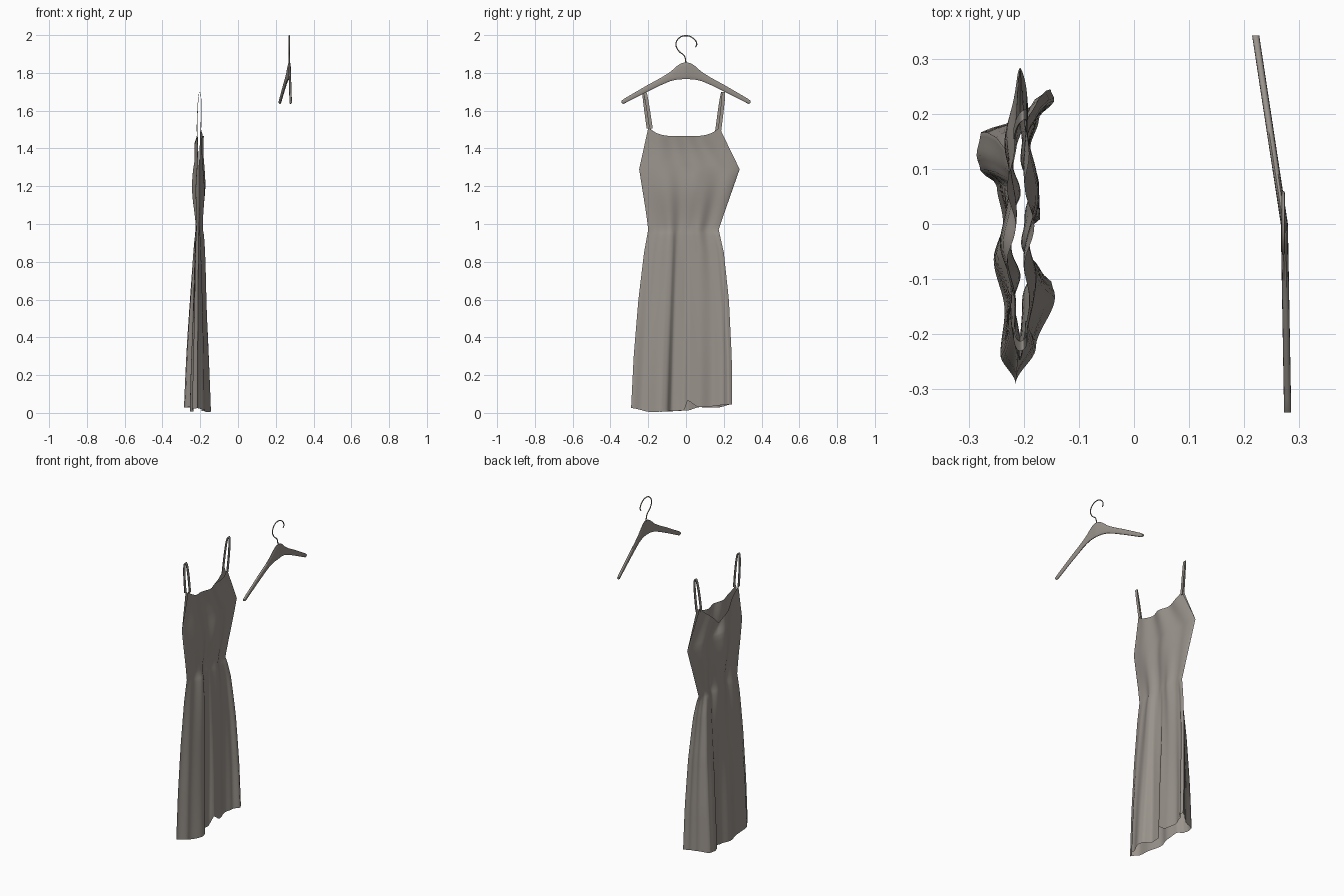
import bpy, bmesh, math
from mathutils import Vector

if "Cube" in bpy.data.objects:
    bpy.data.objects.remove(bpy.data.objects["Cube"], do_unlink=True)


def material(name, rgb):
    m = bpy.data.materials.new(name)
    m.use_nodes = True
    m.diffuse_color = (*rgb, 1)
    m.node_tree.nodes["Principled BSDF"].inputs["Base Color"].default_value = (*rgb, 1)
    return m


GREY = material("warm grey", (0.32, 0.29, 0.26))


def finish(name, bm, angle=50):
    bmesh.ops.remove_doubles(bm, verts=bm.verts, dist=0.0003)
    bmesh.ops.recalc_face_normals(bm, faces=bm.faces)
    mesh = bpy.data.meshes.new(name)
    bm.to_mesh(mesh)
    bm.free()
    mesh.materials.append(GREY)
    ob = bpy.data.objects.new(name, mesh)
    bpy.context.collection.objects.link(ob)
    bpy.ops.object.select_all(action='DESELECT')
    ob.select_set(True)
    bpy.context.view_layer.objects.active = ob
    bpy.ops.object.shade_smooth_by_angle(angle=math.radians(angle))


def ease(table, v, smooth=True):
    """Look up v in a list of (key, value) pairs."""
    for (a, p), (b, q) in zip(table, table[1:]):
        if v <= b:
            f = max(0, (v - a) / (b - a))
            if smooth:
                f = f * f * (3 - 2 * f)
            return p + (q - p) * f
    return table[-1][1]


def grid_faces(bm, rows, closed=False):
    for r, s in zip(rows, rows[1:]):
        n = len(r)
        for i in range(n if closed else n - 1):
            j = (i + 1) % n
            bm.faces.new((r[i], r[j], s[j], s[i]))


# Dress: hem folds of both cloth panels, and side outlines
WAIST, ARM, MID = 0.97, 1.29, -0.207
HEM_X = {
    1: [(-1, -.215), (-.75, -.178), (-.4, -.143), (-.3, -.15), (-.2, -.193), (.05, -.19),
        (.12, -.17), (.35, -.172), (.6, -.188), (.8, -.172), (.93, -.143), (1, -.15)],
    -1: [(-1, -.215), (-.8, -.243), (-.5, -.235), (-.15, -.255), (.1, -.238), (.35, -.25),
         (.45, -.28), (.55, -.287), (.7, -.28), (.8, -.215), (.92, -.178), (1, -.15)],
}
HEM_Z = {
    1: [(-1, .025), (-.6, .005), (.06, .012), (.1, .065), (.35, .03), (1, .045)],
    -1: [(-1, .025), (-.4, .006), (.1, .012), (.35, .03), (.7, .028), (1, .045)],
}
LEFT = [(0, -.292), (.3, -.277), (.6, -.252), (.85, -.222), (.97, -.2), (1.05, -.21),
        (1.29, -.248), (1.52, -.198)]
RIGHT = [(0, .245), (.3, .242), (.6, .227), (.85, .2), (.97, .173), (1.05, .2),
         (1.29, .284), (1.51, .178)]
BODY = [(.97, .007), (1.2, .026), (1.46, .009)]


def top_edge(side, u):
    """Round neckline on one panel, V neckline on the other."""
    if side < 0:
        return 1.355 + 0.158 * abs(u)
    return 1.465 + 0.048 * u ** 4


def dress_point(side, u, z, t):
    """Point on a panel; t runs 0..1 from the bust to the neckline."""
    zw = ARM + t * (1.515 - ARM) if t > 0 else z
    yl, yr = ease(LEFT, zw, False), ease(RIGHT, zw, False)
    y = (yl + yr) / 2 + u * (yr - yl) / 2
    inside = 1 - u * u
    near_waist = max(0, 1 - abs(zw - WAIST) / 0.4)
    x = MID + side * (ease(BODY, zw) * inside ** .6 + 0.008 * t)
    x += side * 0.004 * (1 + math.sin(15 * u + side)) * inside * near_waist
    x += 0.009 * math.sin(8 * u + 5 * zw) * inside
    if z < WAIST:
        k = ((WAIST - z) / WAIST) ** 0.55
        x += (ease(HEM_X[side], u) - x) * k
    return Vector((x, y, z))


bm = bmesh.new()
COLS = 64
us = [math.sin(math.pi * (i / COLS - .5)) * .4 + (2 * i / COLS - 1) * .6 for i in range(COLS + 1)]
for side in (1, -1):
    rows = []
    for k in range(25):       # skirt
        f = 1 - (1 - k / 24) ** 1.3
        rows.append([(u, ease(HEM_Z[side], u) * (1 - f) + WAIST * f, 0) for u in us])
    for k in range(1, 11):    # bodice below the armholes
        rows.append([(u, WAIST + (ARM - WAIST) * k / 10, 0) for u in us])
    for k in range(1, 9):     # bodice up to the neckline
        t = k / 8
        rows.append([(u, ARM + t * (top_edge(side, u) - ARM), t) for u in us])
    verts = [[bm.verts.new(dress_point(side, *p)) for p in row] for row in rows]
    grid_faces(bm, verts)
finish("dress", bm, 60)

# Straps: flat bands looping from one panel to the other
for name, base_y, top_y, base_z in (("right_strap", -.192, -.220, 1.505),
                                    ("left_strap", .17, .197, 1.49)):
    bm = bmesh.new()
    rows = []
    for k in range(33):
        f = 2 * k / 32 - 1
        h = 1 - abs(f) ** 2.4
        lean = math.sin(f * math.pi / 2)
        y = base_y + (top_y - base_y) * h + 0.007 * lean
        z = base_z + (1.70 - base_z) * h
        ring = []
        for dy, inset in ((-.009, 0), (.009, 0), (.009, .003), (-.009, .003)):
            x = MID + 0.005 * h + (0.012 - inset) * lean
            ring.append(bm.verts.new((x, y + dy, z - inset * (1 - abs(lean)))))
        rows.append(ring)
    grid_faces(bm, rows, closed=True)
    for ring in (rows[0], rows[-1]):
        bm.faces.new(ring)
    finish(name, bm)

# Hanger body: rounded section swept from tip to tip
TOP = [(0, 1.857), (.025, 1.852), (.05, 1.836), (.08, 1.808), (.13, 1.776), (.2, 1.738),
       (.33, 1.662), (.342, 1.652)]
BOTTOM = [(0, 1.766), (.04, 1.765), (.08, 1.757), (.13, 1.736), (.2, 1.702), (.33, 1.636),
          (.342, 1.64)]
bm = bmesh.new()
rows = []
STEPS = 56
for i in range(STEPS + 1):
    y = 0.342 * (2 * i / STEPS - 1)
    x = 0.273 - 0.052 * max(0, y) / .342 + 0.006 * max(0, -y) / .342
    a, b = ease(TOP, abs(y), False), ease(BOTTOM, abs(y), False)
    ring = []
    for j in range(14):
        ang = math.tau * j / 14
        c, s = math.cos(ang), math.sin(ang)
        px = x + 0.0065 * math.copysign(abs(c) ** .7, c)
        ring.append(bm.verts.new((px, y, (a + b) / 2 + (a - b) / 2 * math.copysign(abs(s) ** .8, s))))
    rows.append(ring)
grid_faces(bm, rows, closed=True)
for ring in (rows[0], rows[-1]):
    bm.faces.new(ring)
finish("hanger_body", bm)

# Hanger hook: bent wire
HOOK = [(0, 1.85), (-.008, 1.888), (-.04, 1.918), (-.053, 1.952), (-.037, 1.984),
        (0, 1.997), (.037, 1.984), (.057, 1.952), (.05, 1.936)]
curve = bpy.data.curves.new("hanger_hook", 'CURVE')
curve.dimensions = '3D'
curve.bevel_depth = 0.003
curve.bevel_resolution = 2
curve.resolution_u = 6
curve.use_fill_caps = True
spline = curve.splines.new('BEZIER')
spline.bezier_points.add(len(HOOK) - 1)
for point, (y, z) in zip(spline.bezier_points, HOOK):
    point.co = (0.271, y, z)
    point.handle_left_type = point.handle_right_type = 'AUTO'
curve.materials.append(GREY)
hook = bpy.data.objects.new("hanger_hook", curve)
bpy.context.collection.objects.link(hook)
